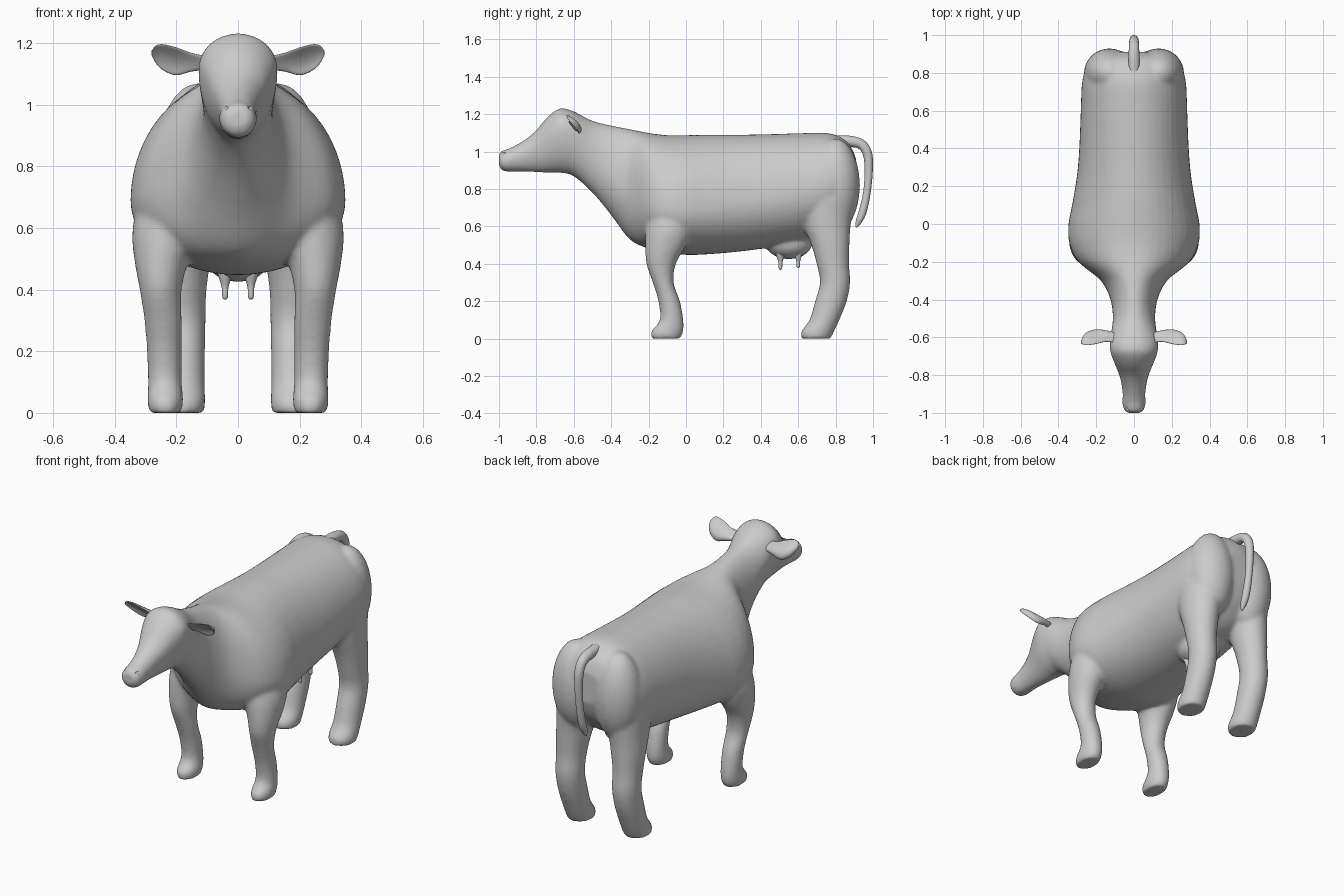
import bpy, bmesh, math
from mathutils import Matrix, Vector

if "Cube" in bpy.data.objects:
    bpy.data.objects.remove(bpy.data.objects["Cube"])

hide = bpy.data.materials.new("plain grey")
hide.use_nodes = True
hide.diffuse_color = (0.6, 0.6, 0.6, 1)
hide.node_tree.nodes["Principled BSDF"].inputs["Base Color"].default_value = hide.diffuse_color


def finish(name, bm):
    bmesh.ops.recalc_face_normals(bm, faces=bm.faces)
    for f in bm.faces:
        f.smooth = True
    mesh = bpy.data.meshes.new(name)
    bm.to_mesh(mesh)
    bm.free()
    mesh.materials.append(hide)
    obj = bpy.data.objects.new(name, mesh)
    bpy.context.collection.objects.link(obj)
    return obj


def spline(rows, steps=4):
    """Smooth interpolation through rows of station values."""
    out = []
    for i in range(len(rows) - 1):
        quad = [rows[max(i - 1, 0)], rows[i], rows[i + 1], rows[min(i + 2, len(rows) - 1)]]
        for s in range(steps):
            t = s / steps
            out.append([b + t / 2 * (c - a + t * (2*a - 5*b + 4*c - d + t * (3*(b - c) + d - a)))
                        for a, b, c, d in zip(*quad)])
    return out + [list(rows[-1])]


def loft(bm, rows, ring, sides=32):
    """Skin closed rings; ring(row, cos, sin) gives a point."""
    loops = []
    for row in spline(rows):
        angles = [2 * math.pi * k / sides for k in range(sides)]
        loops.append([bm.verts.new(ring(row, math.cos(a), math.sin(a))) for a in angles])
    for a, b in zip(loops, loops[1:]):
        for k in range(sides):
            bm.faces.new((a[k], a[k - 1], b[k - 1], b[k]))
    bm.faces.new(loops[0])
    bm.faces.new(loops[-1][::-1])


def ball(bm, centre, size):
    m = Matrix.Translation(centre) @ Matrix.Diagonal((*size, 1))
    bmesh.ops.create_uvsphere(bm, u_segments=24, v_segments=16, radius=1, matrix=m)


# Trunk, neck and head: y, bottom, top, half width, height share of widest point
trunk = [
    (-1.0, .925, .985, .035, .5), (-.985, .9, 1.005, .053, .5), (-.95, .892, 1.015, .061, .5),
    (-.9, .892, 1.04, .06, .52), (-.85, .892, 1.072, .066, .58), (-.8, .89, 1.115, .078, .62),
    (-.75, .888, 1.175, .098, .65), (-.7, .888, 1.218, .118, .66), (-.66, .885, 1.232, .128, .67),
    (-.6, .868, 1.215, .125, .65), (-.5, .78, 1.165, .112, .55), (-.4, .66, 1.14, .125, .45),
    (-.3, .53, 1.12, .175, .4), (-.2, .482, 1.1, .295, .38), (-.1, .46, 1.088, .343, .37),
    (0, .448, 1.088, .347, .37), (.1, .45, 1.09, .328, .38), (.25, .462, 1.09, .303, .4),
    (.4, .48, 1.092, .29, .42), (.6, .51, 1.098, .282, .45), (.75, .56, 1.1, .275, .46),
    (.83, .63, 1.075, .25, .48), (.88, .7, 1.03, .2, .5), (.91, .78, .96, .1, .5)]


def trunk_ring(row, c, s):
    y, low, high, w, f = row
    mid = low + f * (high - low)
    return (w * c, y, mid + s * (high - mid if s > 0 else mid - low))


# Legs: z, x, y, half width, half depth
front_leg = [
    (0, .236, -.108, .052, .077), (.04, .236, -.1, .058, .086), (.1, .237, -.077, .055, .063),
    (.2, .239, -.09, .057, .058), (.3, .243, -.122, .061, .056), (.4, .251, -.133, .068, .079),
    (.5, .247, -.108, .09, .11), (.6, .222, -.085, .12, .13), (.75, .17, -.07, .14, .13)]
hind_leg = [
    (0, .18, .695, .07, .078), (.04, .18, .705, .074, .088), (.1, .18, .74, .072, .08),
    (.2, .18, .775, .073, .085), (.3, .18, .797, .075, .081), (.4, .18, .785, .078, .087),
    (.5, .175, .772, .088, .102), (.6, .165, .755, .1, .125), (.75, .14, .74, .13, .16)]

bm = bmesh.new()
loft(bm, trunk, trunk_ring, 48)
for side in (-1, 1):
    for leg in (front_leg, hind_leg):
        loft(bm, leg, lambda r, c, s: (side * (r[1] + r[3] * c), r[2] + r[4] * s, r[0]))
    # Rump lobe
    ball(bm, (side * .13, .8, .82), (.135, .13, .25))
# Udder
ball(bm, (0, .55, .51), (.11, .125, .085))
body = finish("body", bm)

# Fuse the masses and soften the joints
fuse = body.modifiers.new("fuse", 'REMESH')
fuse.mode = 'VOXEL'
fuse.voxel_size = .01
fuse.use_smooth_shade = True
soften = body.modifiers.new("soften", 'SMOOTH')
soften.factor = .5
soften.iterations = 10

# Nostril hollows
bm = bmesh.new()
for side in (-1, 1):
    ball(bm, (side * .042, -.984, .992), (.01, .02, .007))
cutter = finish("nostril_cutter", bm)
cutter.hide_render = True
cutter.hide_set(True)
cut = body.modifiers.new("nostrils", 'BOOLEAN')
cut.operation = 'DIFFERENCE'
cut.object = cutter

# Ears: x, y, z, half thickness, half height
ear = [
    (.09, -.6, 1.135, .02, .02), (.15, -.585, 1.138, .018, .03), (.2, -.58, 1.141, .014, .045),
    (.24, -.588, 1.153, .012, .043), (.265, -.602, 1.163, .01, .03), (.28, -.622, 1.168, .005, .008)]

for side, word in ((-1, "right"), (1, "left")):
    bm = bmesh.new()
    # Cupped blade, upper edge leaning forward
    loft(bm, ear, lambda r, c, s: (side * r[0],
         r[1] + r[3] * c - .7 * r[4] * s - .5 * r[4] * s * s, r[2] + r[4] * s), 24)
    finish(word + "_ear", bm)

    # Eyeball with a raised lid around it
    bm = bmesh.new()
    ball(bm, (0, 0, 0), (.013, .019, .013))
    rows = [[0, 0]] * 2
    lid = []
    for i in range(24):
        a = 2 * math.pi * i / 24
        spoke = Vector((0, math.cos(a) * .023, math.sin(a) * .017))
        lid.append([bm.verts.new(spoke * (1 + .22 * math.cos(b)) + Vector((.005 * math.sin(b), 0, 0)))
                    for b in (math.pi * j / 4 for j in range(8))])
    for i in range(24):
        for j in range(8):
            bm.faces.new((lid[i][j], lid[i - 1][j], lid[i - 1][j - 1], lid[i][j - 1]))
    eye = finish(word + "_eye", bm)
    eye.location = (side * .106, -.69, 1.115)
    eye.rotation_euler.z = side * -.35

    # Teats: z, radius
    for y, word2, tip in ((.505, "front", .368), (.6, "rear", .378)):
        bm = bmesh.new()
        loft(bm, [(tip, .003), (tip + .008, .009), (tip + .04, .011), (tip + .07, .02), (tip + .1, .03)],
             lambda r, c, s: (side * .042 + r[1] * c, y + r[1] * s, r[0]), 16)
        finish(f"{word}_{word2}_teat", bm)

# Tail: y, z, radius
tail = [
    (.78, 1.055, .03), (.87, 1.055, .03), (.935, 1.04, .027), (.97, .99, .025), (.977, .9, .022),
    (.967, .78, .02), (.945, .68, .021), (.925, .63, .017), (.91, .595, .005)]
path = spline(tail)
slopes = {}
for i, p in enumerate(path):
    a, b = path[max(i - 1, 0)], path[min(i + 1, len(path) - 1)]
    slopes[tuple(p)] = Vector((b[0] - a[0], b[1] - a[1])).normalized()


def tail_ring(r, c, s):
    d = slopes[tuple(r)]
    return (r[2] * c, r[0] - d.y * r[2] * s, r[1] + d.x * r[2] * s)


bm = bmesh.new()
loft(bm, tail, tail_ring, 20)
finish("tail", bm)
